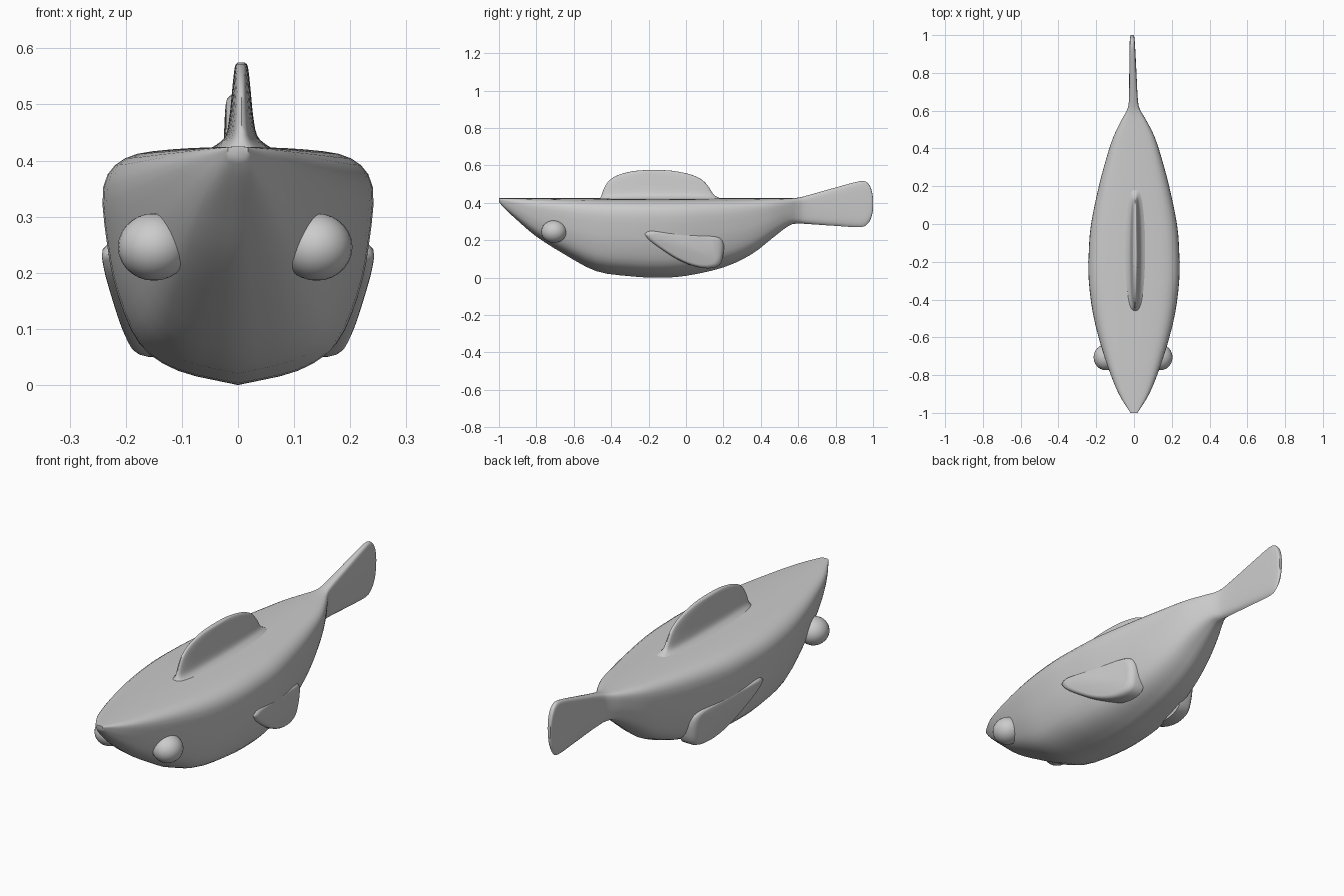
import bpy, bmesh
from math import cos, sin, pi
from mathutils import Vector

if "Cube" in bpy.data.objects:
    bpy.data.objects.remove(bpy.data.objects["Cube"])


def spline(pts, n):
    """Catmull-Rom curve through tuples of any size."""
    pts = [Vector(p) for p in pts]
    ext = [2 * pts[0] - pts[1]] + pts + [2 * pts[-1] - pts[-2]]
    out = []
    for i in range(1, len(ext) - 2):
        a, b, c, d = ext[i - 1:i + 3]
        for k in range(n):
            t = k / n
            out.append(0.5 * (2 * b + (c - a) * t + (2 * a - 5 * b + 4 * c - d) * t * t
                              + (3 * b - a - 3 * c + d) * t ** 3))
    return out + [pts[-1]]


def finish(bm, name, angle=0.9):
    bmesh.ops.recalc_face_normals(bm, faces=bm.faces[:])
    me = bpy.data.meshes.new(name)
    bm.to_mesh(me)
    bm.free()
    ob = bpy.data.objects.new(name, me)
    bpy.context.collection.objects.link(ob)
    bpy.ops.object.select_all(action='DESELECT')
    bpy.context.view_layer.objects.active = ob
    ob.select_set(True)
    bpy.ops.object.shade_smooth_by_angle(angle=angle)
    return ob


def loft(name, rings):
    bm = bmesh.new()
    loops = [[bm.verts.new(p) for p in r] for r in rings]
    n = len(loops[0])
    for a, b in zip(loops, loops[1:]):
        for i in range(n):
            j = (i + 1) % n
            bm.faces.new((a[i], a[j], b[j], b[i]))
    bm.faces.new(loops[0])
    bm.faces.new(loops[-1])
    return finish(bm, name)


# Body and tail: flat-backed, round-bellied section swept along y
half = spline([(0, 0), (.5, .012), (.84, .05), (1, .17), (.97, .42), (.89, .63),
               (.73, .83), (.45, .94), (0, 1)], 3)
section = [(p[0], p[1]) for p in half] + [(-p[0], p[1]) for p in half[-2:0:-1]]
# y, half width, top, bottom
stations = spline([
    (-1, .018, .425, .405), (-.97, .038, .425, .37), (-.9, .08, .425, .305),
    (-.8, .122, .425, .22), (-.65, .172, .425, .125), (-.48, .215, .425, .035),
    (-.3, .238, .425, .008), (-.15, .238, .425, 0), (0, .226, .425, .01),
    (.2, .185, .425, .055), (.35, .145, .425, .125), (.46, .109, .425, .21),
    (.55, .065, .425, .278), (.6, .037, .428, .289), (.65, .024, .44, .287),
    (.8, .019, .482, .277), (.93, .015, .516, .27), (.97, .013, .507, .287),
    (.99, .011, .475, .32), (1, .007, .43, .36)], 3)
rings = []
for y, w, top, bot in stations:
    dx = -.01 * max(0, (y - .5) * 2)
    rings.append([(dx + u * w, y, top - v * (top - bot)) for u, v in section])
loft("body_and_tail", rings)

# Dorsal fin: stacked rounded slices with a flared root
# z, back start, back end, half width
slices = spline([
    (.415, -.465, .2, .07), (.428, -.458, .175, .045), (.445, -.45, .147, .028),
    (.48, -.437, .125, .021), (.52, -.41, .09, .017), (.55, -.36, .03, .014),
    (.569, -.285, -.055, .011), (.575, -.22, -.12, .006)], 3)
rings = []
for z, y0, y1, w in slices:
    ring = []
    for i in range(40):
        c, s = cos(2 * pi * i / 40), sin(2 * pi * i / 40)
        sx = abs(s) ** .7 * (1 if s > 0 else -1)
        ring.append((.006 + w * sx, (y0 + y1) / 2 + (y1 - y0) / 2 * c, z))
    rings.append(ring)
loft("dorsal_fin", rings)

# Side fins: rounded paddles leaning in along the flanks
outline = spline([(-.225, .235), (-.195, .252), (-.1, .244), (.05, .231), (.16, .221),
                  (.198, .195), (.2, .13), (.18, .068), (.12, .05), (.04, .062),
                  (-.05, .1), (-.14, .157), (-.2, .202), (-.225, .235)], 3)[:-1]
for side, label in ((1, "right"), (-1, "left")):
    bm = bmesh.new()
    rims = []
    for inset, depth in ((1, .07), (1, .024), (.97, .011), (.91, .003), (.82, 0)):
        rim = []
        for y, z in outline:
            y, z = .01 + (y - .01) * inset, .16 + (z - .16) * inset
            x = .246 - .14 * (y + .2) - .1 * (.24 - z) - depth
            rim.append(bm.verts.new((side * x, y, z)))
        rims.append(rim)
    for a, b in zip(rims, rims[1:]):
        for i in range(len(a)):
            j = (i + 1) % len(a)
            bm.faces.new((a[i], a[j], b[j], b[i]))
    bm.faces.new(rims[0])
    bm.faces.new(rims[-1])
    finish(bm, label + "_side_fin")

# Bulging eyes
for x, label in ((.14, "right"), (-.15, "left")):
    bm = bmesh.new()
    bmesh.ops.create_uvsphere(bm, u_segments=24, v_segments=14, radius=1)
    for v in bm.verts:
        v.co = Vector((x + v.co.x * .064, -.706 + v.co.y * .068, .246 + v.co.z * .06))
    finish(bm, label + "_eye", 3.1)
